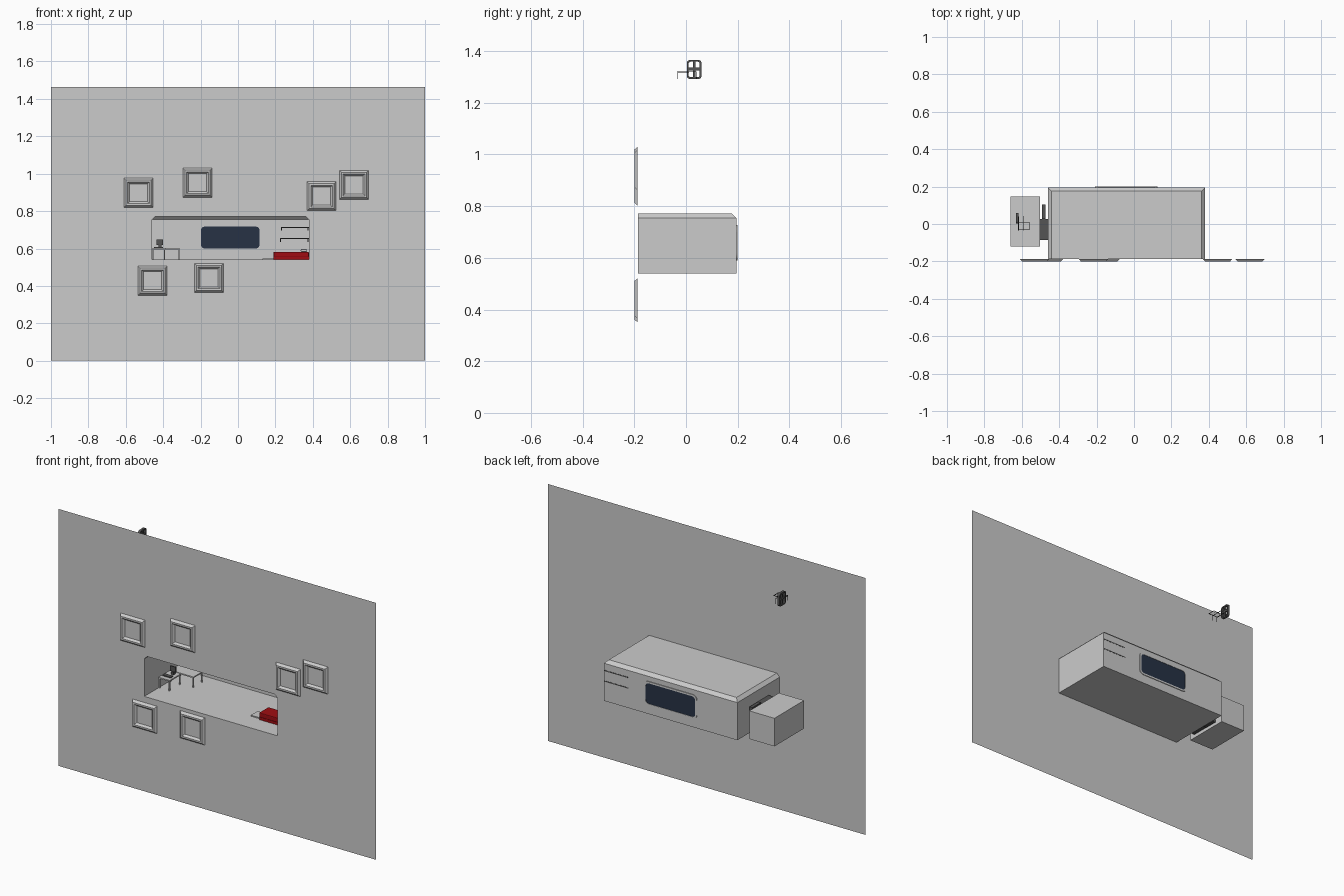
import bpy, bmesh, math
from mathutils import Vector

if "Cube" in bpy.data.objects:
    bpy.data.objects.remove(bpy.data.objects["Cube"])


def material(name, rgb):
    m = bpy.data.materials.new(name)
    m.diffuse_color = (*rgb, 1)
    m.use_nodes = True
    m.node_tree.nodes["Principled BSDF"].inputs["Base Color"].default_value = m.diffuse_color
    return m


navy = material("dark_glass", (0.02, 0.032, 0.06))
red = material("red_fabric", (0.35, 0.004, 0.006))
dark = material("dark_metal", (0.09, 0.09, 0.09))


def finish(name, bm, mat=None):
    me = bpy.data.meshes.new(name)
    bm.to_mesh(me)
    bm.free()
    ob = bpy.data.objects.new(name, me)
    bpy.context.collection.objects.link(ob)
    if mat:
        me.materials.append(mat)
    return ob


def cube_bm(x0, x1, y0, y1, z0, z1):
    bm = bmesh.new()
    bmesh.ops.create_cube(bm, size=1)
    for v in bm.verts:
        v.co = Vector((x0 + (v.co.x + .5) * (x1 - x0),
                       y0 + (v.co.y + .5) * (y1 - y0),
                       z0 + (v.co.z + .5) * (z1 - z0)))
    return bm


def box(name, dims, mat=None, bevel=0):
    bm = cube_bm(*dims)
    if bevel:
        bmesh.ops.bevel(bm, geom=bm.edges[:], offset=bevel, segments=2, affect='EDGES', profile=.5)
    return finish(name, bm, mat)


def tube(name, pts, r, mat=None, cyclic=False):
    cu = bpy.data.curves.new(name, 'CURVE')
    cu.dimensions = '3D'
    cu.bevel_depth = r
    cu.bevel_resolution = 1
    cu.use_fill_caps = True
    s = cu.splines.new('POLY')
    s.points.add(len(pts) - 1)
    for p, c in zip(s.points, pts):
        p.co = (*c, 1)
    s.use_cyclic_u = cyclic
    ob = bpy.data.objects.new(name, cu)
    bpy.context.collection.objects.link(ob)
    if mat:
        cu.materials.append(mat)
    return ob


def rounded(a0, a1, b0, b1, r, n=5):
    out = []
    for ca, cb, q in ((a1 - r, b1 - r, 0), (a0 + r, b1 - r, 1), (a0 + r, b0 + r, 2), (a1 - r, b0 + r, 3)):
        for i in range(n + 1):
            t = math.pi / 2 * (q + i / n)
            out.append((ca + r * math.cos(t), cb + r * math.sin(t)))
    return out


def loft(name, loops, mat=None, cap_start=True, cap_end=True, closed=False):
    bm = bmesh.new()
    rings = [[bm.verts.new(p) for p in loop] for loop in loops]
    pairs = list(zip(rings, rings[1:])) + ([(rings[-1], rings[0])] if closed else [])
    for a, b in pairs:
        for i in range(len(a)):
            j = (i + 1) % len(a)
            bm.faces.new((a[i], a[j], b[j], b[i]))
    if cap_start and not closed:
        bm.faces.new(rings[0])
    if cap_end and not closed:
        bm.faces.new(rings[-1])
    bmesh.ops.recalc_face_normals(bm, faces=bm.faces[:])
    return finish(name, bm, mat)


X0, X1, Y0, Y1, Z0, Z1, C = -.46, .38, -.186, .195, .54, .772, .018

# wall with an opening shaped like the room section
bm = bmesh.new()
edges = []
outer = [(-1, 0), (1, 0), (1, 1.463), (-1, 1.463)]
hole = [(X0, Z0), (X1, Z0), (X1, Z1 - C), (X1 - C, Z1), (X0 + C, Z1), (X0, Z1 - C)]
for loop in (outer, hole):
    vs = [bm.verts.new((x, Y0, z)) for x, z in loop]
    edges += [bm.edges.new((vs[i], vs[(i + 1) % len(vs)])) for i in range(len(vs))]
bmesh.ops.triangle_fill(bm, use_beauty=True, edges=edges, normal=(0, -1, 0))
finish("front_wall", bm)

# room shell, open to the front, upper edges chamfered
bm = cube_bm(X0, X1, Y0, Y1, Z0, Z1)
top = [e for e in bm.edges if all(v.co.z > .7 for v in e.verts) and not all(v.co.y < 0 for v in e.verts)]
bmesh.ops.bevel(bm, geom=top, offset=C, segments=1, affect='EDGES')
front = [f for f in bm.faces if all(abs(v.co.y - Y0) < 1e-4 for v in f.verts)]
bmesh.ops.delete(bm, geom=front, context='FACES')
finish("room_shell", bm)

# window: dark pane and outer rim
pane = rounded(-.198, .115, .6, .717, .02)
loft("window_pane", [[(a, y, b) for a, b in pane] for y in (.19, .198)], navy)
rim = rounded(-.208, .125, .59, .727, .027)
loft("window_rim", [[(a, .196, b) for a, b in rim], [(a, .2, b) for a, b in rim],
                    [(a, .2, b) for a, b in pane], [(a, .196, b) for a, b in pane]], closed=True)

# six square frames on the wall
for i, (cx, cz) in enumerate([(-.532, .898), (-.217, .952), (.447, .88),
                              (.62, .94), (-.457, .428), (-.155, .443)]):
    loft(f"wall_frame_{i + 1}",
         [[(cx + sx * h, y, cz + sz * h) for sx, sz in ((-1, -1), (1, -1), (1, 1), (-1, 1))]
          for h, y in ((.078, -.187), (.067, -.2), (.058, -.2), (.048, -.189))])

# side cabin and the ribbed door between it and the room
box("side_cabin", (-.66, -.502, -.12, .147, .54, .7))
box("side_door", (-.502, -.461, -.085, .028, .56, .69), dark)
box("side_door_post", (-.492, -.474, .028, .105, .55, .7), dark)

# red bed with base and pillow
box("bed_base", (.19, .379, -.08, .0, .541, .556), red)
box("bed_mattress", (.19, .379, -.082, .002, .556, .582), red, .004)
box("bed_step", (.13, .19, -.07, -.01, .541, .547))
box("pillow", (.335, .37, -.07, -.01, .582, .597), None, .005)

# two thin shelves with end hooks
for i, (z, xl) in enumerate(((.71, .23), (.65, .225))):
    box(f"shelf_{i + 1}", (xl, .379, .12, .196, z, z + .006), dark)
    for x in (xl + .003, .374):
        tube(f"shelf_{i + 1}_hook", [(x, .122, z + .003), (x, .122, z - .014)], .003, dark)

# two white desks on thin legs
for n, (x1, y0, y1) in enumerate(((-.388, -.06, .04), (-.312, .045, .13))):
    box(f"desk_top_{n + 1}", (X0 + .002, x1, y0, y1, .595, .602))
    for x in (X0 + .006, x1 - .004):
        for y in (y0 + .004, y1 - .004):
            box(f"desk_{n + 1}_leg", (x - .003, x + .003, y - .003, y + .003, .541, .595))

# small equipment on the desk
box("screen", (-.435, -.4, .01, .016, .618, .647), dark)
box("screen_foot", (-.425, -.41, .005, .022, .602, .618), dark)
box("keyboard", (-.45, -.4, -.035, -.012, .602, .607), dark)

# folding chair high behind the wall: back frame, bars, wire legs
ro, ri = rounded(.003, .06, 1.292, 1.366, .013), rounded(.01, .053, 1.299, 1.359, .008)
loft("chair_back_frame", [[(x, a, b) for a, b in p] for x, p in
                          ((-.632, ro), (-.618, ro), (-.618, ri), (-.632, ri))], dark, closed=True)
box("chair_back_bar", (-.629, -.62, .008, .055, 1.325, 1.336), dark)
box("chair_back_spine", (-.629, -.62, .027, .036, 1.297, 1.362), dark)
for x in (-.618, -.59):
    tube("chair_wire_leg", [(x, -.034, 1.292), (x, -.034, 1.32), (x, .04, 1.32), (x, .04, 1.292)], .002, dark)
tube("chair_wire_seat", [(-.62, .01, 1.32), (-.56, .01, 1.32), (-.56, -.03, 1.32), (-.62, -.03, 1.32)], .002, dark, True)
